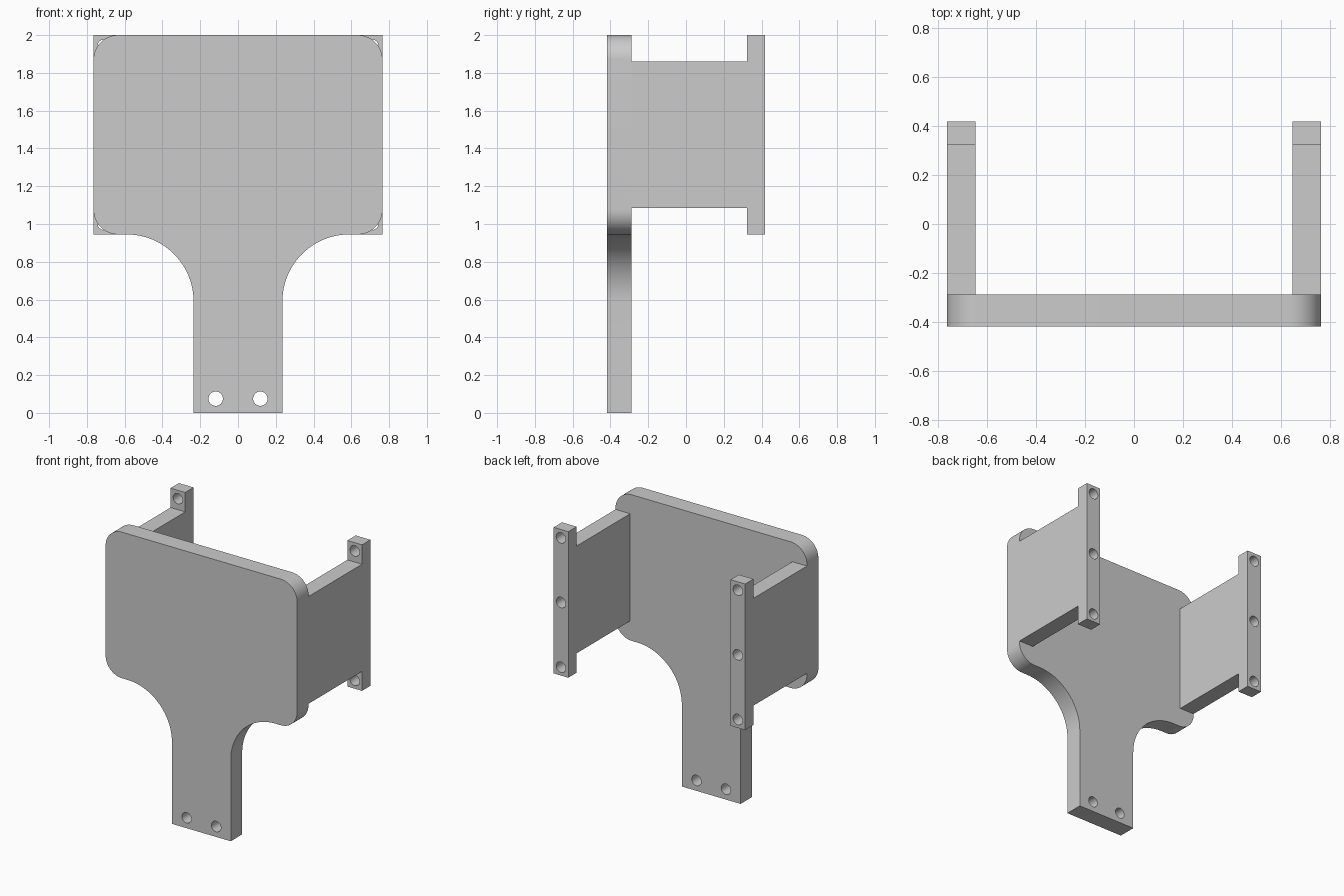
import bpy, bmesh
from math import cos, sin, radians
from mathutils import Vector

cube = bpy.data.objects.get("Cube")
if cube:
    bpy.data.objects.remove(cube, do_unlink=True)

grey = bpy.data.materials.new("plain grey")
grey.use_nodes = True
GREY = (0.6, 0.6, 0.6, 1)
grey.diffuse_color = GREY
grey.node_tree.nodes["Principled BSDF"].inputs["Base Color"].default_value = GREY

# Shared dimensions
HALF_W, TOP, LOW = 0.765, 2.0, 0.945
FRONT, PLATE_BACK, FLANGE_FRONT, BACK = -0.418, -0.288, 0.323, 0.418
CORNER, FILLET, STEM = 0.13, 0.355, 0.235
ARM_W, HOLE = 0.117, 0.038


def arc(cx, cz, r, start, end, steps=16):
    angles = [radians(start + (end - start) * i / steps) for i in range(steps + 1)]
    return [(cx + r * cos(a), cz + r * sin(a)) for a in angles]


def extrude(name, points, depth):
    """Fill a closed outline of 3D points and push it along depth."""
    bm = bmesh.new()
    face = bm.faces.new([bm.verts.new(p) for p in points])
    new = bmesh.ops.extrude_face_region(bm, geom=[face])["geom"]
    bmesh.ops.translate(bm, vec=Vector(depth),
                        verts=[v for v in new if isinstance(v, bmesh.types.BMVert)])
    if face.is_valid and len(face.link_loops if hasattr(face, "link_loops") else face.loops) and \
            not all(len(e.link_faces) == 2 for e in bm.edges):
        bm.faces.new([v for v in face.verts])
    bmesh.ops.recalc_face_normals(bm, faces=bm.faces)
    mesh = bpy.data.meshes.new(name)
    bm.to_mesh(mesh)
    bm.free()
    mesh.materials.append(grey)
    obj = bpy.data.objects.new(name, mesh)
    bpy.context.collection.objects.link(obj)
    return obj


def drill(obj, centres, y0, y1):
    """Cut round holes along y, then smooth the curved walls."""
    bpy.ops.object.select_all(action="DESELECT")
    bpy.context.view_layer.objects.active = obj
    obj.select_set(True)
    for x, z in centres:
        ring = [(px, y0, pz) for px, pz in arc(x, z, HOLE, 0, 360, 32)[:-1]]
        cutter = extrude("hole_cutter", ring, (0, y1 - y0, 0))
        cutter.hide_render = True
        mod = obj.modifiers.new("hole", "BOOLEAN")
        mod.operation, mod.solver, mod.object = "DIFFERENCE", "EXACT", cutter
        bpy.ops.object.modifier_apply(modifier=mod.name)
        bpy.data.objects.remove(cutter, do_unlink=True)
    bpy.ops.object.shade_smooth_by_angle(angle=radians(30))


# Front plate: rounded panel flowing into a narrow stem
inner = HALF_W - CORNER
right_half = [(STEM, 0)]
right_half += arc(STEM + FILLET, LOW - FILLET, FILLET, 180, 90, 24)
right_half += arc(inner, LOW + CORNER, CORNER, -90, 0)
right_half += arc(inner, TOP - CORNER, CORNER, 0, 90)
outline = right_half + [(-x, z) for x, z in reversed(right_half)]
plate = extrude("front_plate", [(x, FRONT, z) for x, z in outline],
                (0, PLATE_BACK - FRONT, 0))
drill(plate, [(s * 0.118, 0.075) for s in (-1, 1)], FRONT - 0.1, PLATE_BACK + 0.1)

# Side arms: web with a taller drilled flange at the back
WEB_LOW, WEB_TOP = 1.085, 1.86
arm_outline = [(PLATE_BACK, WEB_LOW), (FLANGE_FRONT, WEB_LOW), (FLANGE_FRONT, LOW), (BACK, LOW),
               (BACK, TOP), (FLANGE_FRONT, TOP), (FLANGE_FRONT, WEB_TOP), (PLATE_BACK, WEB_TOP)]
middle = (LOW + TOP) / 2
for side, s in (("left", 1), ("right", -1)):
    arm = extrude(side + "_arm", [(s * HALF_W, y, z) for y, z in arm_outline],
                  (-s * ARM_W, 0, 0))
    x = s * (HALF_W - ARM_W / 2)
    drill(arm, [(x, middle + d) for d in (-0.467, 0, 0.467)], FLANGE_FRONT - 0.01, BACK + 0.1)
